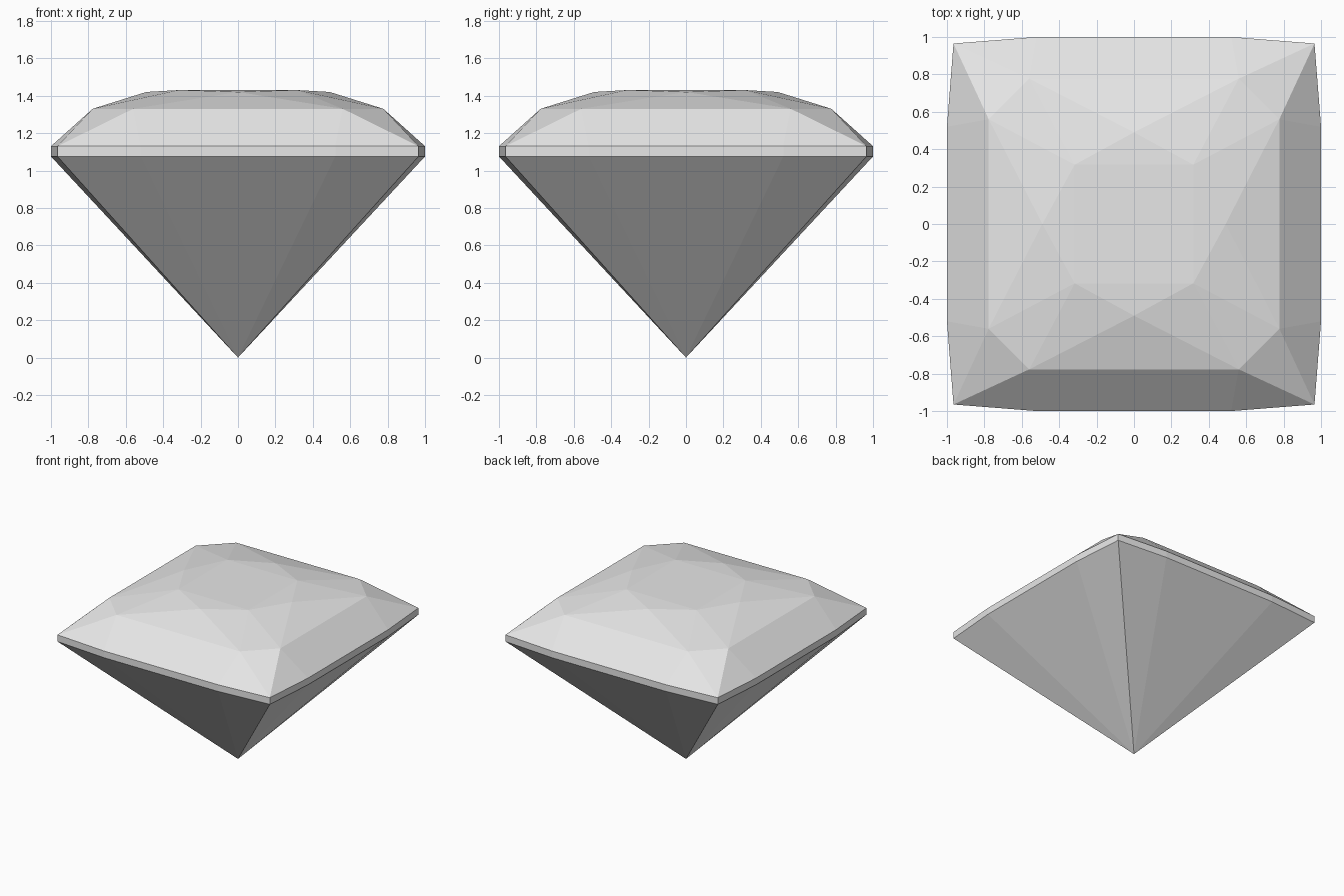
import bpy
import bmesh

if "Cube" in bpy.data.objects:
    bpy.data.objects.remove(bpy.data.objects["Cube"], do_unlink=True)


def make_material(name, value):
    mat = bpy.data.materials.new(name)
    mat.use_nodes = True
    colour = (value, value, value, 1.0)
    mat.diffuse_color = colour
    mat.node_tree.nodes["Principled BSDF"].inputs["Base Color"].default_value = colour
    return mat


def ring(z, points):
    """Mirror points over both axes and the diagonal at one height."""
    result = set()
    for a, b in points:
        for sx in (-1, 1):
            for sy in (-1, 1):
                result.add((sx * a, sy * b, z))
                result.add((sx * b, sy * a, z))
    return sorted(result)


# Cushion outline shared by the upper and lower girdle edges
girdle = [(0.965, 0.965), (0.52, 1.0)]

points = [(0, 0, 0)]                          # culet
points += ring(1.075, girdle)                 # lower girdle
points += ring(1.13, girdle)                  # upper girdle
points += ring(1.33, [(0.56, 0.777)])         # main crown facets
points += ring(1.42, [(0.0, 0.49)])           # star facet tips
points += ring(1.43, [(0.317, 0.317)])        # table corners

# The cut stone is the convex skin of its facet corners
bm = bmesh.new()
for p in points:
    bm.verts.new(p)
bmesh.ops.convex_hull(bm, input=bm.verts[:])
bmesh.ops.dissolve_limit(bm, angle_limit=0.002, verts=bm.verts[:], edges=bm.edges[:])
bmesh.ops.recalc_face_normals(bm, faces=bm.faces[:])

mesh = bpy.data.meshes.new("cut_gem")
bm.to_mesh(mesh)
bm.free()
mesh.materials.append(make_material("light grey", 0.8))
gem = bpy.data.objects.new("cut_gem", mesh)
bpy.context.collection.objects.link(gem)
